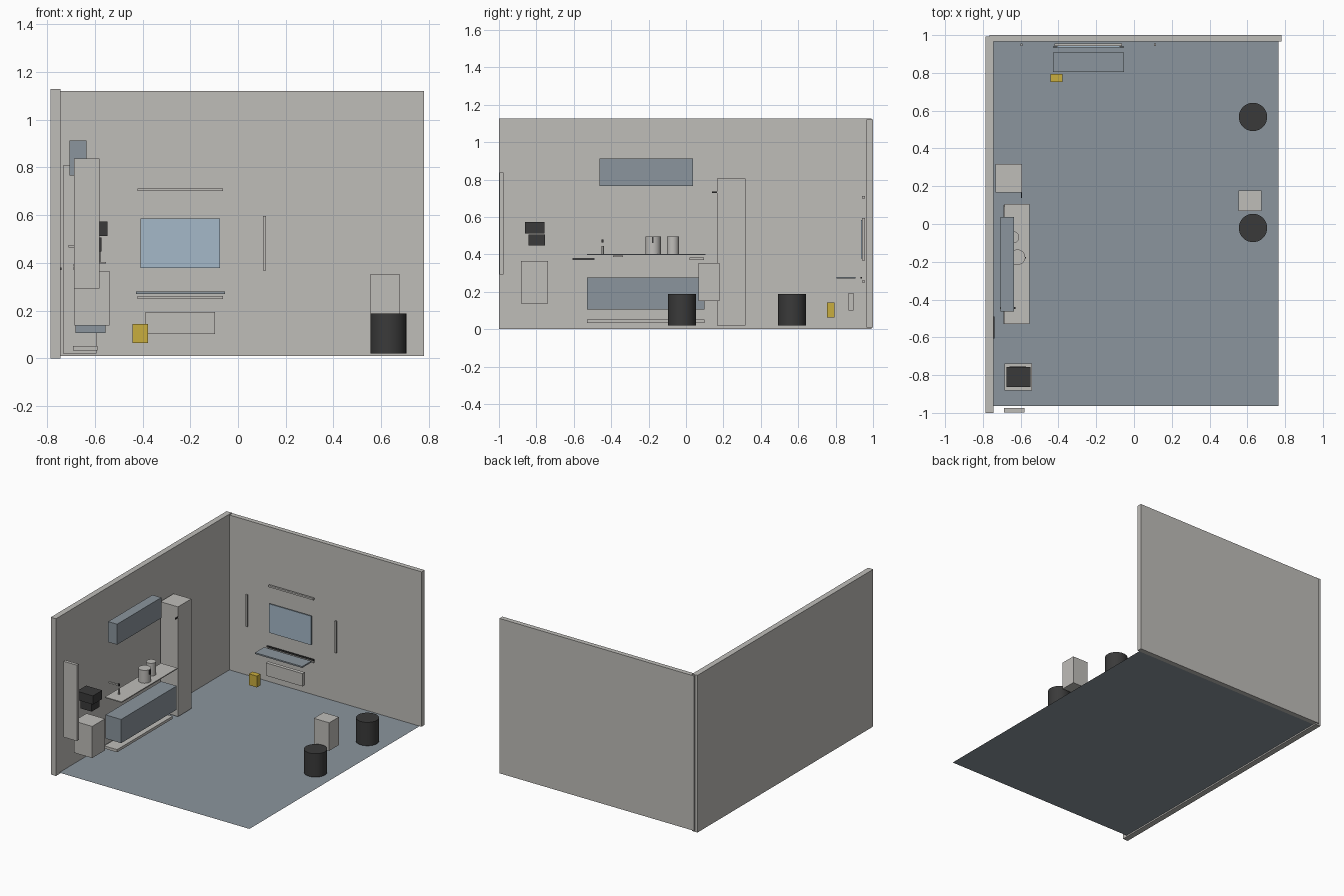
import bpy
import bmesh

cube = bpy.data.objects.get("Cube")
if cube:
    bpy.data.objects.remove(cube, do_unlink=True)


def linear(c):
    c /= 255
    return c / 12.92 if c <= 0.04045 else ((c + 0.055) / 1.055) ** 2.4


def material(name, *rgb):
    m = bpy.data.materials.new(name)
    m.use_nodes = True
    col = [linear(c) for c in rgb] + [1]
    m.diffuse_color = col
    bsdf = m.node_tree.nodes["Principled BSDF"]
    bsdf.inputs["Base Color"].default_value = col
    bsdf.inputs["Roughness"].default_value = 0.8
    return m


plaster = material("warm_light_grey", 191, 189, 185)
slate = material("slate_blue", 139, 149, 157)
charcoal = material("charcoal", 58, 58, 58)
glass = material("pale_blue", 165, 185, 200)
yellow = material("mustard_yellow", 201, 173, 62)


def finish(bm, name, mat):
    mesh = bpy.data.meshes.new(name)
    bm.to_mesh(mesh)
    bm.free()
    mesh.materials.append(mat)
    ob = bpy.data.objects.new(name, mesh)
    bpy.context.collection.objects.link(ob)
    return ob


def box(name, mat, x, y, z):
    """Box from (low, high) ranges on each axis."""
    bm = bmesh.new()
    bmesh.ops.create_cube(bm, size=1)
    for v in bm.verts:
        v.co = [r[0] if c < 0 else r[1] for c, r in zip(v.co, (x, y, z))]
    return finish(bm, name, mat)


def cylinder(name, mat, x, y, z, radius, sides=32):
    bm = bmesh.new()
    bmesh.ops.create_cone(bm, cap_ends=True, segments=sides, radius1=radius,
                          radius2=radius, depth=z[1] - z[0])
    bmesh.ops.translate(bm, verts=bm.verts, vec=(x, y, sum(z) / 2))
    for f in bm.faces:
        f.smooth = len(f.verts) == 4
    for e in bm.edges:
        e.smooth = all(f.smooth for f in e.link_faces)
    return finish(bm, name, mat)


# Room shell
box("left_wall", plaster, (-0.785, -0.744), (-1, 0.992), (0, 1.127))
box("back_wall", plaster, (-0.765, 0.78), (0.966, 1), (0.01, 1.12))
bm = bmesh.new()
bm.faces.new([bm.verts.new(p) for p in (
    (-0.75, -0.963, 0.01), (0.765, -0.963, 0.01),
    (0.765, 0.967, 0.01), (-0.75, 0.967, 0.01))])
finish(bm, "floor", slate)

# Kitchen run along the left wall
box("tall_cabinet", plaster, (-0.733, -0.593), (0.167, 0.318), (0.02, 0.807))
box("cabinet_handle", charcoal, (-0.598, -0.592), (0.138, 0.167), (0.728, 0.736))
box("base_cabinet", slate, (-0.68, -0.556), (-0.53, 0.1), (0.106, 0.276))
box("plinth", plaster, (-0.691, -0.588), (-0.53, 0.1), (0.032, 0.051))
box("counter", plaster, (-0.685, -0.553), (-0.53, 0.105), (0.396, 0.403))
box("upper_cabinet", slate, (-0.706, -0.635), (-0.463, 0.038), (0.765, 0.912))
box("wall_strip", charcoal, (-0.745, -0.739), (-0.607, -0.49), (0.37, 0.381))
box("small_bracket", plaster, (-0.69, -0.65), (-0.39, -0.337), (0.386, 0.394))
box("large_bracket", plaster, (-0.69, -0.65), (0.02, 0.096), (0.37, 0.384))

# Items on the counter
cylinder("large_pot", plaster, -0.617, -0.176, (0.403, 0.495), 0.041)
box("pot_handle", charcoal, (-0.578, -0.571), (-0.183, -0.174), (0.46, 0.492))
cylinder("small_pot", plaster, -0.64, -0.07, (0.403, 0.495), 0.032)
cylinder("tap_stem", plaster, -0.632, -0.445, (0.403, 0.445), 0.006, 12)
box("tap_spout", plaster, (-0.71, -0.638), (-0.451, -0.44), (0.465, 0.475))
box("tap_tip", charcoal, (-0.638, -0.628), (-0.451, -0.44), (0.463, 0.48))

# Front corner of the left wall
box("side_panel", plaster, (-0.687, -0.58), (-0.997, -0.975), (0.293, 0.837))
box("appliance_box", plaster, (-0.685, -0.539), (-0.882, -0.738), (0.138, 0.365))
box("upper_black_box", charcoal, (-0.675, -0.547), (-0.862, -0.757), (0.512, 0.574))
box("lower_black_box", charcoal, (-0.66, -0.571), (-0.842, -0.754), (0.447, 0.506))

# Framed panel and rails on the back wall
box("wall_screen", glass, (-0.408, -0.075), (0.935, 0.943), (0.378, 0.585))
for name, z in (("top_rail", 0.706), ("bottom_rail", 0.255)):
    box(name, plaster, (-0.42, -0.063), (0.942, 0.956), (z - 0.006, z + 0.006))
for name, x in (("left_rail", -0.595), ("right_rail", 0.111)):
    box(name, plaster, (x - 0.006, x + 0.006), (0.942, 0.956), (0.368, 0.595))

# Shelf, low unit and yellow box
box("shelf", slate, (-0.428, -0.054), (0.804, 0.907), (0.27, 0.28))
box("shelf_back_strip", charcoal, (-0.428, -0.054), (0.934, 0.941), (0.27, 0.28))
box("low_unit", plaster, (-0.387, -0.096), (0.869, 0.895), (0.101, 0.193))
box("yellow_box", yellow, (-0.441, -0.378), (0.753, 0.794), (0.063, 0.144))

# Stools and floating side box
for name, y in (("front_stool", -0.021), ("back_stool", 0.567)):
    cylinder(name, charcoal, 0.63, y, (0.02, 0.188), 0.075)
box("side_box", plaster, (0.554, 0.676), (0.068, 0.178), (0.152, 0.353))
